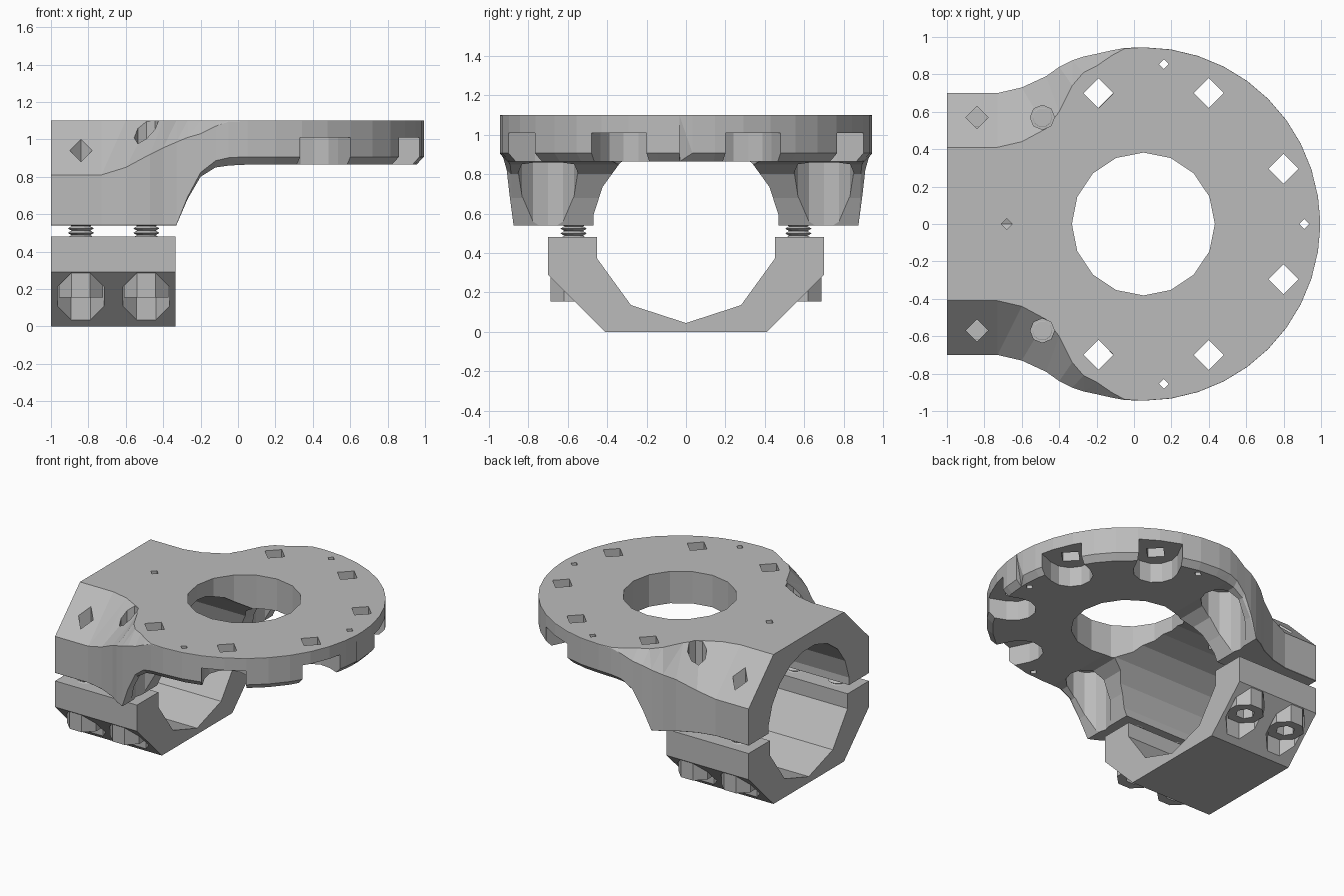
import bpy, bmesh
from math import sin, cos, pi, radians, atan2
from mathutils import Vector

cube = bpy.data.objects.get("Cube")
if cube:
    bpy.data.objects.remove(cube, do_unlink=True)

GREY = (0.5, 0.5, 0.5, 1)
mat = bpy.data.materials.new("plain grey")
mat.use_nodes = True
mat.diffuse_color = GREY
mat.node_tree.nodes["Principled BSDF"].inputs["Base Color"].default_value = GREY

CX, R = 0.05, 0.945          # ring centre and radius
TOP, UNDER = 1.1, 0.865      # ring top and underside
BORE_Z, BORE_R = 0.52, 0.475


def loft(name, rings):
    """Skin a list of equal-length closed rings and cap both ends."""
    bm = bmesh.new()
    rows = [[bm.verts.new(p) for p in ring] for ring in rings]
    n = len(rows[0])
    for a, b in zip(rows, rows[1:]):
        for i in range(n):
            j = (i + 1) % n
            bm.faces.new((a[i], a[j], b[j], b[i]))
    bm.faces.new(rows[0])
    bm.faces.new(rows[-1])
    bm.normal_update()
    bmesh.ops.triangulate(bm, faces=[f for f in bm.faces if len(f.verts) == 4])
    bmesh.ops.recalc_face_normals(bm, faces=bm.faces)
    mesh = bpy.data.meshes.new(name)
    bm.to_mesh(mesh)
    bm.free()
    mesh.materials.append(mat)
    ob = bpy.data.objects.new(name, mesh)
    bpy.context.collection.objects.link(ob)
    return ob


def circle(x, y, r, n, turn=0.0):
    return [(x + r * cos(2 * pi * i / n + turn), y + r * sin(2 * pi * i / n + turn)) for i in range(n)]


def upright(name, pts, z0, z1):
    return loft(name, [[(x, y, z) for x, y in pts] for z in (z0, z1)])


def lengthwise(name, pts, x0, x1):
    return loft(name, [[(x, y, z) for y, z in pts] for x in (x0, x1)])


def cut(ob, cutter):
    cutter.hide_render = True
    mod = ob.modifiers.new("cut", 'BOOLEAN')
    mod.operation, mod.solver, mod.object = 'DIFFERENCE', 'EXACT', cutter
    dg = bpy.context.evaluated_depsgraph_get()
    mesh = bpy.data.meshes.new_from_object(ob.evaluated_get(dg))
    ob.modifiers.clear()
    ob.data = mesh
    bpy.data.objects.remove(cutter, do_unlink=True)


# Upper body: cross-sections along x, from the neck into the ring
# x, top half width, outer half width, shoulder height, underside height
NECK = [(-1, .41, .7, .81, .54), (-.73, .41, .7, .81, .54),
        (-.6, .44, .73, .85, .54), (-.47, .51, .79, .92, .54),
        (-.4, .6, .84, .955, .54), (-.33, .74, .875, .985, .54),
        (-.27, .81, .895, 1.01, .68), (-.2, .845, .91, 1.03, .8),
        (-.12, .9, .928, 1.07, .85), (-.05, .938, .941, 1.095, .86)]


def section(x, top, out, shoulder, low_x, low_y, low, edge):
    half = [(x, top, TOP), (x, out, shoulder), (x, out, edge), (low_x, low_y, low)]
    return half + [(a, -b, c) for a, b, c in reversed(half)]


rings = []
for x, top, out, shoulder, low in NECK:
    lip = 0.04 * max(0, min(1, (x + 0.33) / 0.25)) + 0.002
    rings.append(section(x, top, out, shoulder, x, out - lip, low, low + lip))
for deg in (90, 81, 72, 63, 54, 45, 36, 27, 18, 9, 2):
    c, s = cos(radians(deg)), sin(radians(deg))
    rings.append(section(CX + R * c, R * s - .001, R * s, TOP - .002,
                         CX + (R - .04) * c, (R - .04) * s, UNDER, UNDER + .042))
body = loft("mounting_ring_and_upper_clamp", rings)

# Pipe bore and central opening
cut(body, lengthwise("bore", circle(0, BORE_Z, BORE_R, 20, pi / 20), -1.2, -0.1))
cut(body, upright("opening", circle(CX, 0, 0.382, 16), 0.4, 1.3))

# Ring bolt holes with nut pockets that open through the rim
for side in (1, -1):
    for x, y in ((.4, .7), (.8, .295)):
        centre = Vector((x, y * side))
        a = atan2(centre.y, centre.x - CX)
        d = Vector((cos(a), sin(a)))
        pts = [centre + 0.15 * Vector((cos(a + t * pi / 6), sin(a + t * pi / 6))) for t in range(3, 10)]
        pts = [pts[-1] + d * 0.5, pts[0] + d * 0.5] + pts
        cut(body, upright("pocket", [tuple(p) for p in pts], 0.7, 1.01))
        cut(body, upright("hole", circle(x, y * side, .08, 4), 0.7, 1.3))
    cut(body, upright("pocket", circle(-.19, .7 * side, .152, 12), 0.4, 1.01))
    cut(body, upright("hole", circle(-.19, .7 * side, .08, 4), 0.7, 1.3))
    # Small locating holes and screw exits on the sloped shoulders
    cut(body, upright("pin", circle(.16, .855 * side, .026, 4), 0.7, 1.3))
    cut(body, upright("exit", circle(-.84, .57 * side, .06, 4), 0.75, 1.3))
    cut(body, upright("exit", circle(-.49, .57 * side, .065, 8), 0.75, 1.3))
cut(body, upright("pin", circle(.91, 0, .026, 4), 0.7, 1.3))
cut(body, upright("pin", circle(-.68, 0, .03, 4), 0.9, 1.3))

# Lower clamp half: block with bevelled bottom, bored and counterbored
block = [(-.41, 0), (.41, 0), (.7, .29), (.7, .482), (-.7, .482), (-.7, .29)]
lower = lengthwise("lower_clamp", block, -1, -0.333)
cut(lower, lengthwise("bore", circle(0, BORE_Z, BORE_R, 10, pi / 10), -1.2, 0))
for side in (1, -1):
    for x in (-.84, -.49):
        cut(lower, upright("counterbore", circle(x, .57 * side, .135, 8, pi / 8), -.2, .29))

# Socket head screws with threaded shanks
for label, side in (("left", -1), ("right", 1)):
    for place, x in (("outer", -.84), ("inner", -.49)):
        y = .57 * side
        tag = f"{label}_{place}"
        head = upright(f"screw_head_{tag}", circle(x, y, .128, 8, pi / 8), .155, .295)
        cut(head, upright("socket", circle(x, y, .065, 6), .1, .23))
        shank = []
        for i in range(27):
            r = .07 if i % 2 else .05
            shank.append([(px, py, .44 + i * .012) for px, py in circle(x, y, r, 10)])
        loft(f"screw_thread_{tag}", shank)
